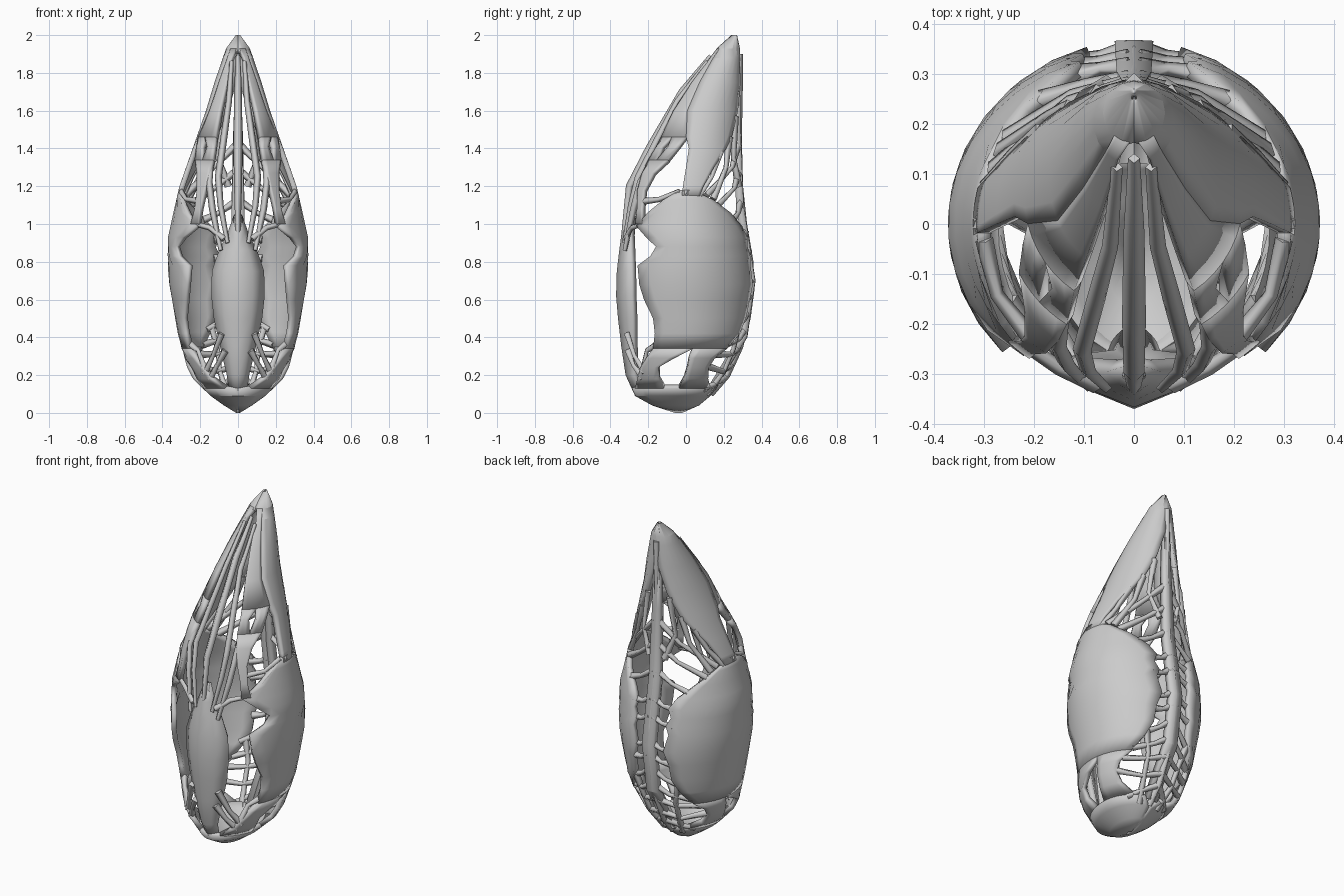
import bpy, bmesh, math
from mathutils import Vector

# Pod envelope by height: z, front y, widest y, back y, half width
ENV = [(0, -.06, -.04, -.02, .01), (.04, -.18, -.05, .07, .075), (.09, -.27, -.05, .13, .145),
       (.2, -.32, -.03, .23, .26), (.4, -.35, 0, .325, .315), (.6, -.37, 0, .36, .35),
       (.72, -.37, .0, .37, .372), (.93, -.345, 0, .34, .372), (1.05, -.325, 0, .31, .345),
       (1.2, -.31, 0, .30, .31), (1.3, -.265, .02, .295, .275), (1.4, -.20, .04, .29, .24),
       (1.6, -.10, .09, .29, .17), (1.8, .05, .17, .29, .11), (1.95, .18, .23, .285, .055),
       (2.0, .24, .255, .27, .012)]


def skin(a, z, r=1.0):
    """Point on the envelope: a = degrees from the front toward +x."""
    for p, q in zip(ENV, ENV[1:]):
        if z <= q[0]:
            break
    t = (z - p[0]) / (q[0] - p[0])
    f, c, b, w = [p[i] + (q[i] - p[i]) * t for i in range(1, 5)]
    s, k = math.sin(math.radians(a)), math.cos(math.radians(a))
    return Vector((w * s * r, c - ((c - f) if k > 0 else (b - c)) * k * r, z))


def panel(name, rows, cols=7, edge=1.0, thick=.028):
    """Mirrored shell patch; rows are (z, first angle, last angle)."""
    bm = bmesh.new()
    grid = []
    for z, a0, a1 in sorted(rows):
        grid.append([bm.verts.new(skin(a0 + (a1 - a0) * j / cols, z, 1 + (edge - 1) * j / cols))
                     for j in range(cols + 1)])
    for r, s in zip(grid, grid[1:]):
        for j in range(cols):
            bm.faces.new((r[j], r[j + 1], s[j + 1], s[j]))
    bmesh.ops.remove_doubles(bm, verts=bm.verts, dist=.0008)
    me = bpy.data.meshes.new(name)
    bm.to_mesh(me)
    bm.free()
    ob = bpy.data.objects.new(name, me)
    bpy.context.collection.objects.link(ob)
    m = ob.modifiers.new("thickness", 'SOLIDIFY')
    m.thickness, m.offset = thick, -1
    ob.modifiers.new("mirror", 'MIRROR')
    bpy.ops.object.select_all(action='DESELECT')
    ob.select_set(True)
    bpy.context.view_layer.objects.active = ob
    bpy.ops.object.shade_smooth_by_angle(angle=math.radians(20))


def struts(name, paths, depth=.014, r=.95, both=True, flare=.5):
    """Four-sided strands; flare > 0 widens the ends, < 0 tapers them."""
    cu = bpy.data.curves.new(name, 'CURVE')
    cu.dimensions = '3D'
    cu.bevel_depth, cu.bevel_resolution, cu.use_fill_caps = depth, 0, True
    for side in ((1, -1) if both else (1,)):
        for path in paths:
            sp = cu.splines.new('POLY')
            n = len(path) - 1
            sp.points.add(n)
            for i, (a, z) in enumerate(path):
                sp.points[i].co = (*skin(a * side, z, r), 1)
                sp.points[i].radius = 1 + flare * abs(2 * i / n - 1) ** 2
    ob = bpy.data.objects.new(name, cu)
    bpy.context.collection.objects.link(ob)


# Closed cup at the foot
panel("base_cup", [(0, 0, 180), (.04, 0, 180), (.09, 0, 180), (.13, 0, 165)], cols=20)

# Pointed front blade, folded along the centre
panel("front_keel", [(.1, 0, 20), (.2, 0, 15), (.35, 0, 21), (.5, 0, 26), (.62, 0, 27),
                     (.75, 0, 25), (.86, 0, 18), (.95, 0, 10), (1.05, 0, 4)],
      cols=2, edge=.88, thick=.035)

# Large side shells with ragged front edges
panel("side_shell", [(1.18, 84, 96), (1.13, 68, 118), (1.06, 51, 140), (.99, 38, 156),
                     (.93, 52, 163), (.88, 63, 160), (.83, 58, 164), (.78, 45, 161),
                     (.68, 48, 165), (.6, 53, 160), (.5, 61, 158), (.42, 62, 150), (.34, 60, 138)],
      cols=10)
# Legs of the shell around the low side opening
panel("shell_front_leg", [(.13, 22, 72), (.18, 36, 66), (.24, 44, 66), (.29, 52, 82), (.34, 60, 99)], cols=5)
panel("shell_rear_leg", [(.13, 92, 146), (.18, 96, 128), (.24, 97, 122), (.29, 97, 126), (.34, 99, 138)], cols=5)

# Upper hood: side blades meeting at the peak
panel("hood_side", [(1.15, 86, 104), (1.2, 87, 108), (1.3, 86, 118), (1.4, 84, 134), (1.46, 76, 143),
                    (1.6, 64, 158), (1.75, 55, 172), (1.88, 45, 180), (1.93, 0, 180), (2.0, 0, 180)],
      cols=8)
# Front flanks of the hood, splitting around a small window
panel("hood_front", [(1.93, 8, 40), (1.88, 24, 45), (1.75, 29, 55), (1.6, 34, 64), (1.46, 33, 76)], cols=6)
panel("hood_window_inner", [(1.46, 33, 54.5), (1.41, 32, 44), (1.34, 31, 46.5)], cols=3)
panel("hood_window_outer", [(1.46, 54.5, 76), (1.41, 54, 70), (1.34, 46.5, 62)], cols=3)
panel("hood_front_tail", [(1.34, 31, 62), (1.27, 32, 50), (1.18, 34, 44), (1.08, 36, 43), (1.0, 36, 45)], cols=6)

# Long strands down the front
struts("front_centre_strand", [[(0, 1.89), (0, 1.7), (0, 1.4), (0, 1.2), (0, .9)]],
       depth=.024, r=.96, both=False, flare=-.5)
struts("front_strands", [
    [(24, 1.86), (19, 1.65), (21, 1.45), (22, 1.25), (17, 1.1), (9, .9)],
    [(36, 1.38), (32, 1.22), (25, 1.08), (15, .86)]], depth=.019, flare=-.4)
struts("front_arches", [
    [(12, .92), (26, .98), (42, 1.0), (56, 1.06), (72, 1.13)],
    [(42, 1.12), (62, 1.13), (84, 1.17)]], depth=.014, flare=.3)

# Struts tying the keel to the shells near the foot
struts("lower_front_struts", [
    [(17, .42), (30, .3), (46, .21)], [(14, .33), (26, .25), (42, .18)],
    [(62, .36), (50, .33), (44, .23)]], depth=.014, r=.93)

# Central ridge down the back
struts("back_spine", [[(180, z) for z in (1.9, 1.7, 1.45, 1.2, 1.0, .8, .65, .5, .35, .2, .1)]],
       depth=.02, r=.94, both=False, flare=0)
panel("spine_fin", [(1.9, 172, 180), (1.5, 173, 180), (1.1, 174, 180), (.7, 174, 180),
                    (.4, 173, 180), (.12, 168, 180)], cols=1, thick=.04)

# Web of struts between the spine and the shells
struts("upper_back_struts", [
    [(178, 1.42), (150, 1.3), (112, 1.15)], [(178, 1.28), (155, 1.19), (126, 1.1)],
    [(142, 1.46), (138, 1.3), (120, 1.13)], [(155, 1.57), (154, 1.35), (170, 1.2)],
    [(178, 1.12), (162, 1.06), (146, 1.02)], [(128, 1.38), (118, 1.25), (104, 1.15)]], r=.94)
struts("middle_back_struts", [[(178, z + .03), (169, z), (158, z - .01)]
                              for z in (.93, .83, .68, .6)], r=.93, flare=.8)
struts("lower_back_struts", [
    [(178, .54), (166, .49), (146, .44)], [(178, .44), (162, .39), (138, .36)],
    [(178, .34), (158, .31), (128, .31)], [(178, .25), (154, .22), (120, .25)],
    [(178, .19), (154, .15), (134, .13)],
    [(152, .46), (157, .34), (157, .22), (156, .1)]], r=.93)
